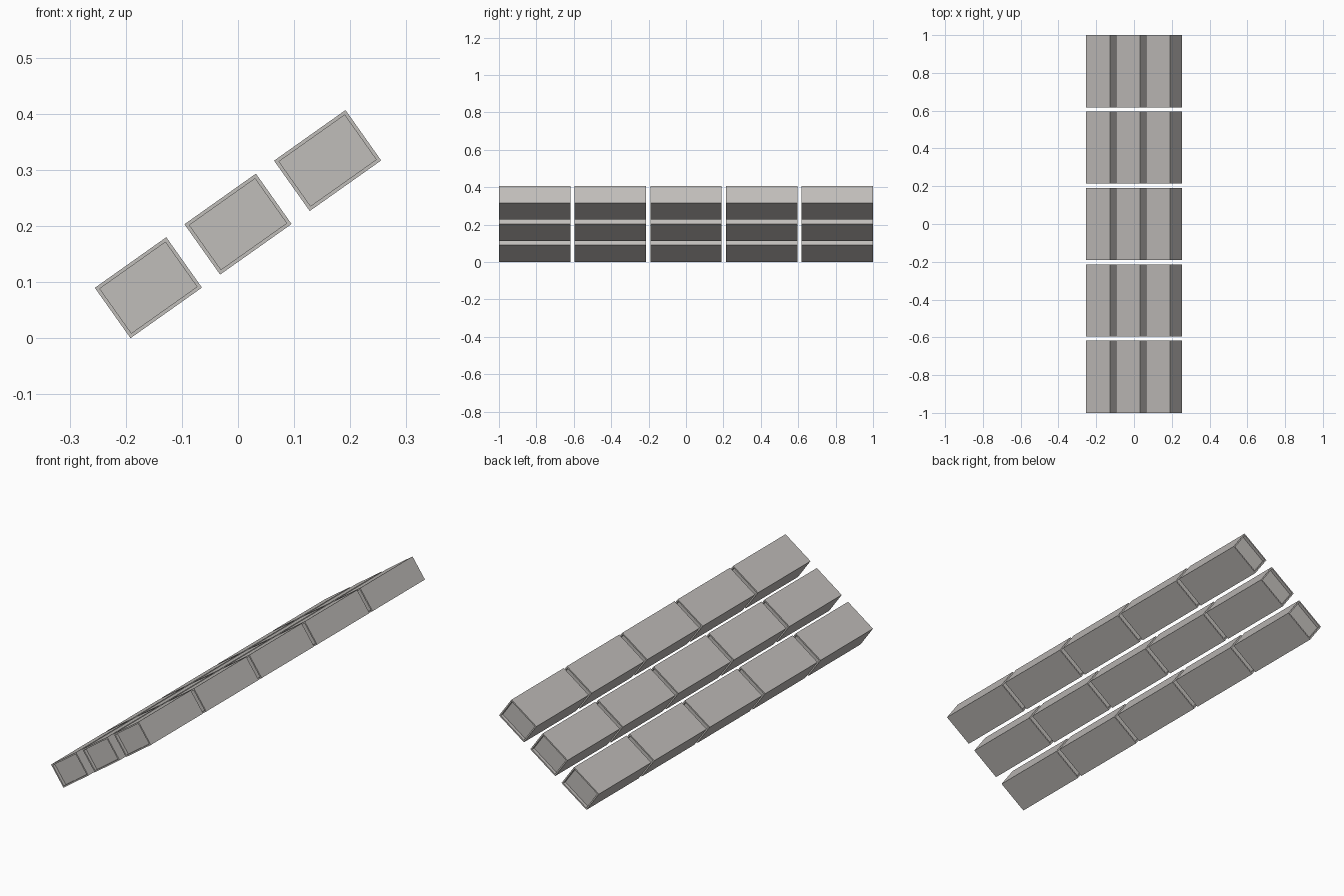
import bpy, bmesh, math
from mathutils import Matrix, Vector

if "Cube" in bpy.data.objects:
    bpy.data.objects.remove(bpy.data.objects["Cube"])

TILT = math.radians(35.3)
SIZE = Vector((0.156, 0.382, 0.110))   # along slope, length, thickness
RIM, DEPTH = 0.009, 0.015              # recessed end panels
PITCH_X, PITCH_Z, PITCH_Y = 0.1597, 0.1133, 0.4045

grey = bpy.data.materials.new("warm grey")
grey.diffuse_color = (0.53, 0.51, 0.49, 1)
grey.use_nodes = True
grey.node_tree.nodes["Principled BSDF"].inputs["Base Color"].default_value = grey.diffuse_color

# One block: a box with both ends inset and pushed inward
mesh = bpy.data.meshes.new("block")
bm = bmesh.new()
bmesh.ops.create_cube(bm, size=1)
bmesh.ops.scale(bm, vec=SIZE, verts=bm.verts)
bm.normal_update()
ends = [f for f in bm.faces if abs(f.normal.y) > 0.9]
for f in ends:
    n = f.normal.copy()
    bmesh.ops.inset_region(bm, faces=[f], thickness=RIM)
    ext = bmesh.ops.extrude_face_region(bm, geom=[f])
    verts = [g for g in ext["geom"] if isinstance(g, bmesh.types.BMVert)]
    bmesh.ops.translate(bm, vec=-n * DEPTH, verts=verts)
    if f.is_valid:
        bmesh.ops.delete(bm, geom=[f], context="FACES_ONLY")
bmesh.ops.rotate(bm, cent=(0, 0, 0), matrix=Matrix.Rotation(-TILT, 3, "Y"), verts=bm.verts)
bmesh.ops.recalc_face_normals(bm, faces=bm.faces)
base = -min(v.co.z for v in bm.verts)
bm.to_mesh(mesh)
bm.free()
mesh.materials.append(grey)

# Three sloping rows of five blocks
for row in range(3):
    for col in range(5):
        ob = bpy.data.objects.new(f"block_row{row + 1}_{col + 1}", mesh)
        ob.location = ((row - 1) * PITCH_X, (col - 2) * PITCH_Y, base + row * PITCH_Z)
        bpy.context.collection.objects.link(ob)
